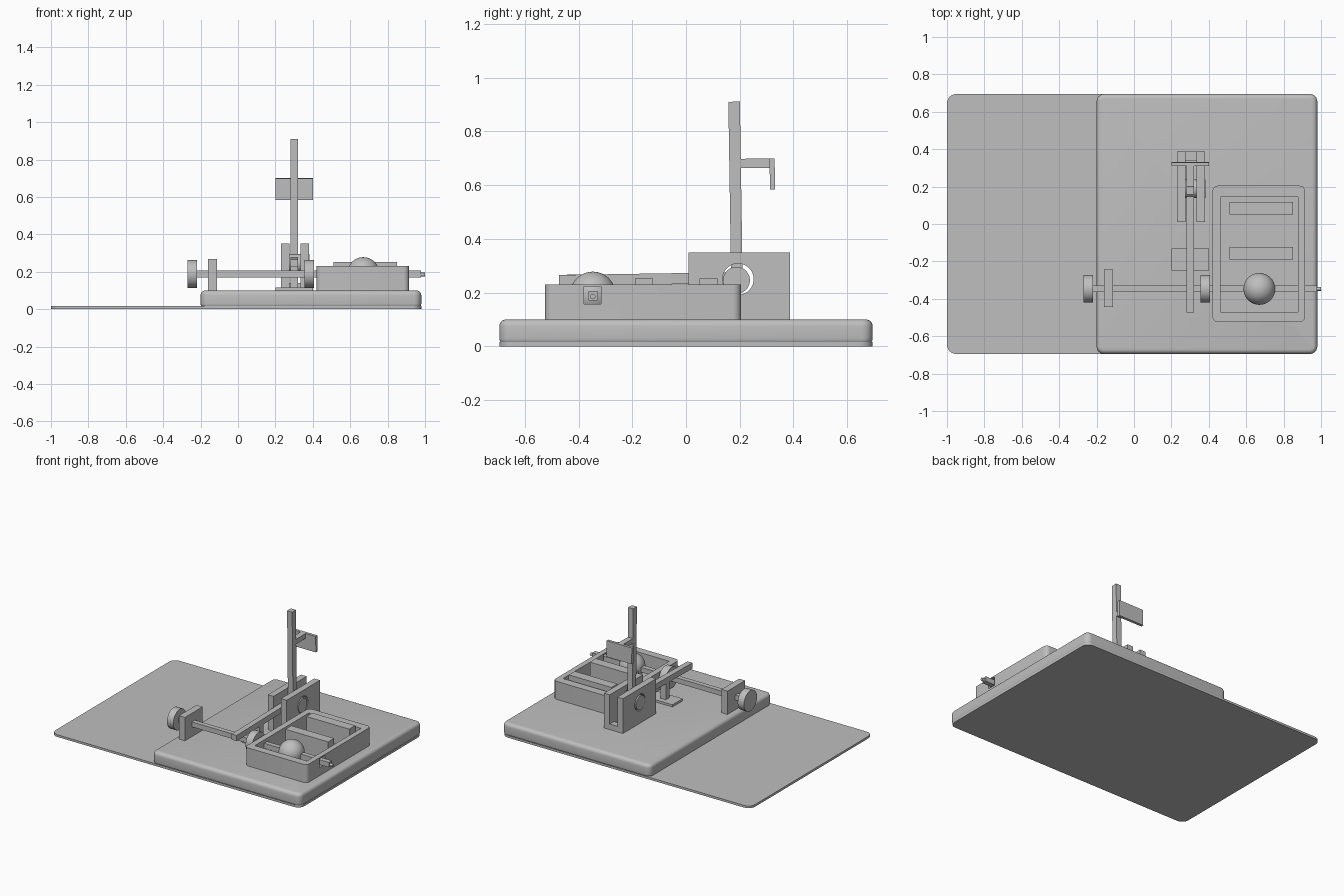
import bpy, bmesh, math
from mathutils import Matrix, Vector

old = bpy.data.objects.get("Cube")
if old:
    bpy.data.objects.remove(old, do_unlink=True)

grey = bpy.data.materials.new("plain grey")
grey.use_nodes = True
grey.diffuse_color = (0.52, 0.52, 0.52, 1)
grey.node_tree.nodes["Principled BSDF"].inputs["Base Color"].default_value = grey.diffuse_color


def finish(name, bm, smooth=False):
    mesh = bpy.data.meshes.new(name)
    bm.to_mesh(mesh)
    bm.free()
    mesh.materials.append(grey)
    obj = bpy.data.objects.new(name, mesh)
    bpy.context.collection.objects.link(obj)
    if smooth:
        bpy.ops.object.select_all(action="DESELECT")
        obj.select_set(True)
        bpy.context.view_layer.objects.active = obj
        bpy.ops.object.shade_smooth_by_angle(angle=math.radians(35))
    return obj


def box(name, x, y, z, corner=0, edge=0):
    """Box from axis ranges; corner rounds upright edges, edge rounds the rims."""
    bm = bmesh.new()
    bmesh.ops.create_cube(bm, size=1)
    for v in bm.verts:
        v.co = Vector([r[0] if c < 0 else r[1] for c, r in zip(v.co, (x, y, z))])
    if corner:
        upright = [e for e in bm.edges
                   if abs(e.verts[0].co.z - e.verts[1].co.z) > 0.5 * (z[1] - z[0])]
        bmesh.ops.bevel(bm, geom=upright, offset=corner, segments=6,
                        profile=0.5, affect="EDGES")
    if edge:
        rims = [e for e in bm.edges
                if abs(e.verts[0].co.z - e.verts[1].co.z) < 1e-4]
        bmesh.ops.bevel(bm, geom=rims, offset=edge, segments=5,
                        profile=0.5, affect="EDGES")
    return finish(name, bm, bool(corner))


def disc(name, x, y, z, radius, sides=48):
    """Cylinder lying along x."""
    bm = bmesh.new()
    bmesh.ops.create_cone(bm, cap_ends=True, segments=sides, radius1=radius,
                          radius2=radius, depth=x[1] - x[0])
    turn = Matrix.Rotation(math.pi / 2, 4, "Y")
    bm.transform(Matrix.Translation((sum(x) / 2, y, z)) @ turn)
    return finish(name, bm, True)


def cut(target, cutter):
    cutter.hide_render = True
    mod = target.modifiers.new("cut", "BOOLEAN")
    mod.operation = "DIFFERENCE"
    mod.solver = "EXACT"
    mod.object = cutter
    bpy.context.view_layer.objects.active = target
    bpy.ops.object.modifier_apply(modifier=mod.name)
    bpy.data.objects.remove(cutter, do_unlink=True)


# Ground sheet and raised base
box("ground_sheet", (-1, 0.98), (-0.695, 0.695), (0, 0.016), corner=0.05)
box("base_slab", (-0.2, 0.98), (-0.695, 0.695), (0.004, 0.1), corner=0.04, edge=0.025)

# Open tray with a window for the shaft
tray = box("tray", (0.42, 0.915), (-0.525, 0.205), (0.095, 0.23), corner=0.03)
cut(tray, box("tray_cutter", (0.463, 0.877), (-0.47, 0.145), (0.12, 0.3)))
cut(tray, box("window_cutter", (0.85, 1), (-0.38, -0.317), (0.158, 0.222)))
for i, y in enumerate((-0.19, 0.05)):
    box(f"tray_bar_{i + 1}", (0.51, 0.85), (y, y + 0.068), (0.115, 0.253))

# Shaft with its wheels, ball and bearing
SY, SZ = -0.347, 0.188
box("shaft", (-0.23, 0.978), (SY - 0.017, SY + 0.017), (SZ - 0.018, SZ + 0.018))
disc("shaft_tip", (0.97, 1), SY, SZ - 0.003, 0.01, 16)
disc("outer_wheel", (-0.27, -0.22), SY, SZ, 0.074)
disc("inner_wheel", (0.355, 0.407), SY, SZ, 0.074)
box("shaft_bearing", (-0.16, -0.112), (-0.443, -0.243), (0.095, 0.268))

bm = bmesh.new()
bmesh.ops.create_uvsphere(bm, u_segments=40, v_segments=24, radius=0.085)
bm.transform(Matrix.Translation((0.67, SY, 0.193)))
finish("ball", bm, True)

# Pivot bracket: two pierced plates, a spacer and an axle
PY, PZ = 0.194, 0.25
for i, x in enumerate((0.23, 0.335)):
    plate = box(f"pivot_plate_{i + 1}", (x, x + 0.045), (0.01, 0.388), (0.095, 0.35))
    cut(plate, disc("hole_cutter", (x - 0.1, x + 0.15), PY, PZ, 0.058))
box("bracket_spacer", (0.27, 0.34), (0.34, 0.388), (0.095, 0.14))
disc("pivot_axle", (0.23, 0.383), PY - 0.006, PZ - 0.004, 0.05)

# Swinging lever: upright, arm, link and flag, leaning slightly
lever = [
    box("lever_upright", (0.28, 0.32), (0.168, 0.211), (0.21, 0.911)),
    box("lever_arm", (0.28, 0.32), (-0.473, 0.2), (0.235, 0.276)),
    box("flag_link", (0.28, 0.32), (0.2, 0.337), (0.663, 0.698)),
    box("flag", (0.2, 0.4), (0.318, 0.337), (0.582, 0.698)),
]
pivot = Matrix.Translation((0, PY, PZ))
lean = pivot @ Matrix.Rotation(math.radians(0.9), 4, "X") @ pivot.inverted()
for part in lever:
    part.data.transform(lean)

# Arm rest under the lever
box("rest_foot", (0.2, 0.4), (-0.248, -0.132), (0.095, 0.116))
box("rest_post", (0.28, 0.32), (-0.21, -0.17), (0.11, 0.25))
